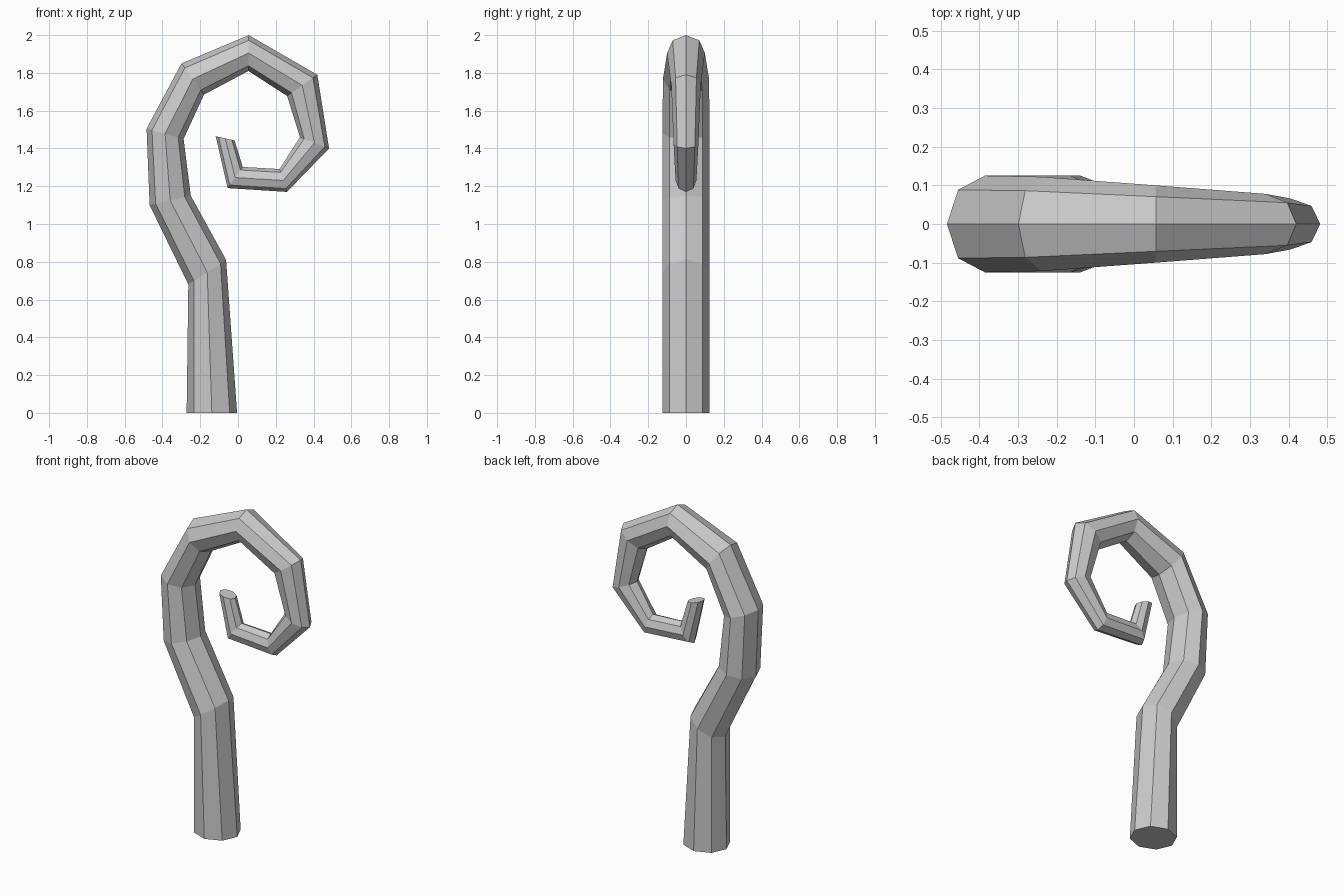
import bpy, bmesh
from math import sin, cos, pi

if "Cube" in bpy.data.objects:
    bpy.data.objects.remove(bpy.data.objects["Cube"])

SIDES = 8
# Each ring: outer ridge (x, z), inner ridge (x, z), half width in y
RINGS = [
    ((-0.272, 0.0), (-0.005, 0.0), 0.125),
    ((-0.263, 0.68), (-0.063, 0.81), 0.125),
    ((-0.468, 1.10), (-0.25, 1.15), 0.125),
    ((-0.484, 1.505), (-0.288, 1.45), 0.125),
    ((-0.299, 1.85), (-0.18, 1.685), 0.122),
    ((0.057, 2.0), (0.055, 1.81), 0.10),
    ((0.42, 1.79), (0.26, 1.678), 0.078),
    ((0.482, 1.40), (0.328, 1.46), 0.066),
    ((0.259, 1.17), (0.22, 1.291), 0.055),
    ((-0.055, 1.19), (0.025, 1.302), 0.05),
    ((-0.118, 1.465), (-0.018, 1.442), 0.045),
]

bm = bmesh.new()


# Octagonal cross-section spanning the outer and inner ridge
def ring(outer, inner, half):
    cx, cz = (outer[0] + inner[0]) / 2, (outer[1] + inner[1]) / 2
    dx, dz = outer[0] - cx, outer[1] - cz
    verts = []
    for i in range(SIDES):
        a = 2 * pi * i / SIDES
        verts.append(bm.verts.new((cx + dx * cos(a), half * sin(a), cz + dz * cos(a))))
    return verts


# Skin the rings into a tapering curled staff
loops = [ring(*r) for r in RINGS]
for a, b in zip(loops, loops[1:]):
    for i in range(SIDES):
        j = (i + 1) % SIDES
        bm.faces.new((a[i], a[j], b[j], b[i]))

# Foot and tip caps
bm.faces.new(loops[0])
bm.faces.new(loops[-1])
bmesh.ops.recalc_face_normals(bm, faces=bm.faces)

mesh = bpy.data.meshes.new("curled_staff")
bm.to_mesh(mesh)
bm.free()
bpy.context.collection.objects.link(bpy.data.objects.new("curled_staff", mesh))
